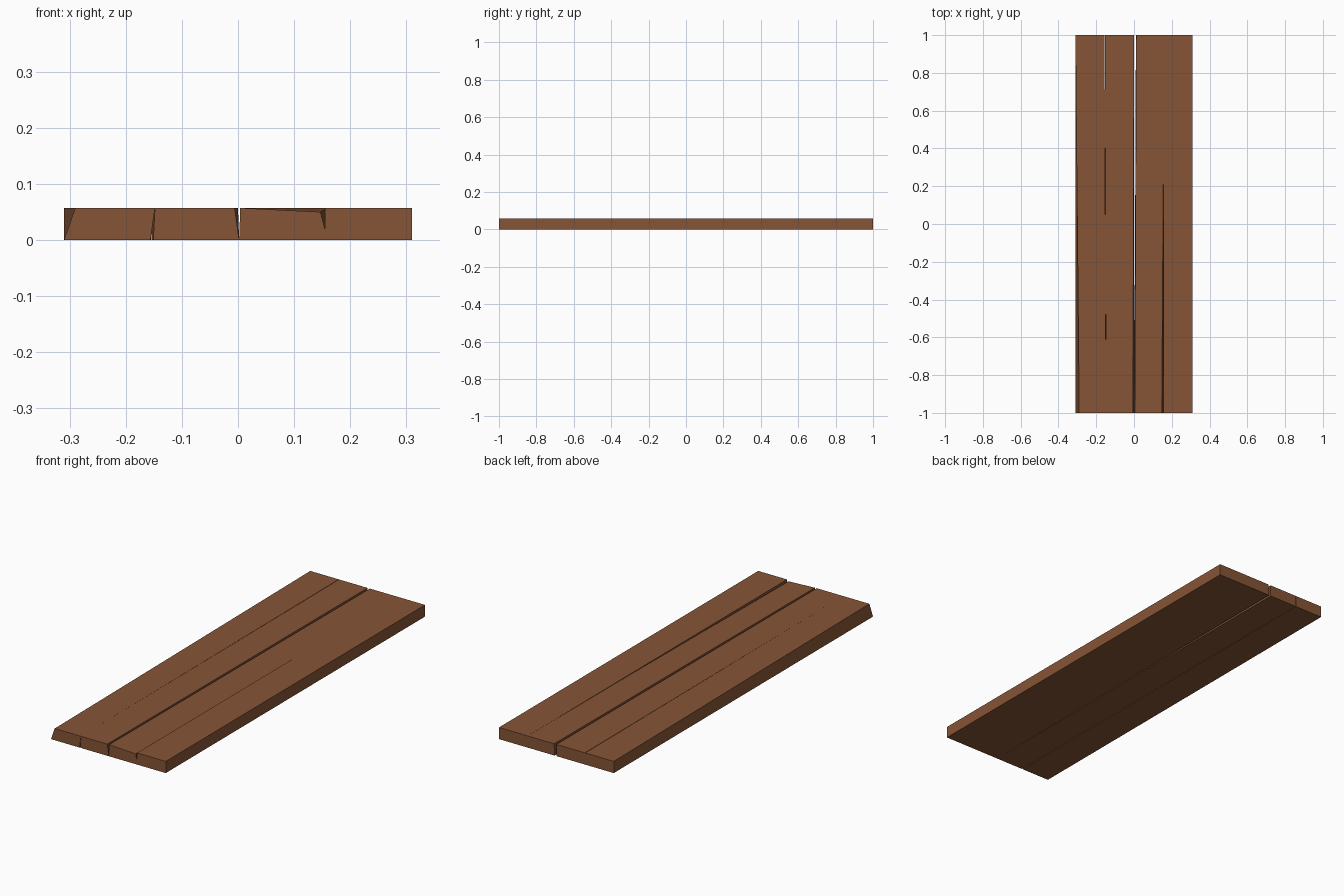
import bpy
import bmesh

cube = bpy.data.objects.get("Cube")
if cube:
    bpy.data.objects.remove(cube, do_unlink=True)

HALF_LENGTH = 1.0
THICK = 0.057

# The single wood colour
wood = bpy.data.materials.new("brown wood")
wood.use_nodes = True
COLOUR = (0.24, 0.09, 0.038, 1)
wood.diffuse_color = COLOUR
bsdf = next(n for n in wood.node_tree.nodes if n.type == "BSDF_PRINCIPLED")
bsdf.inputs["Base Color"].default_value = COLOUR


def plank(name, front, back, front_drop=0.0):
    """A warped board; each end gives x of bottom left, bottom right, top right, top left."""
    bm = bmesh.new()
    rings = []
    for y, xs, drop in ((-HALF_LENGTH, front, front_drop), (HALF_LENGTH, back, 0.0)):
        heights = (0, 0, THICK - drop, THICK)
        rings.append([bm.verts.new((x, y, z)) for x, z in zip(xs, heights)])
    # End caps, then the four long sides
    for ring in rings:
        bm.faces.new(ring)
    for i in range(4):
        j = (i + 1) % 4
        bm.faces.new((rings[0][i], rings[0][j], rings[1][j], rings[1][i]))
    bmesh.ops.recalc_face_normals(bm, faces=bm.faces)
    mesh = bpy.data.meshes.new(name)
    bm.to_mesh(mesh)
    bm.free()
    mesh.materials.append(wood)
    obj = bpy.data.objects.new(name, mesh)
    bpy.context.collection.objects.link(obj)


# Four boards side by side, with uneven cracks between them
plank("right_outer_plank",
      (-0.31, -0.156, -0.148, -0.29), (-0.31, -0.155, -0.156, -0.31))
plank("right_inner_plank",
      (-0.151, 0.002, -0.006, -0.148), (-0.154, -0.001, 0.0, -0.154))
plank("left_inner_plank",
      (0.002, 0.16, 0.147, 0.004), (0.01, 0.16, 0.16, 0.012), front_drop=0.007)
plank("left_outer_plank",
      (0.155, 0.31, 0.31, 0.155), (0.155, 0.31, 0.31, 0.155))
